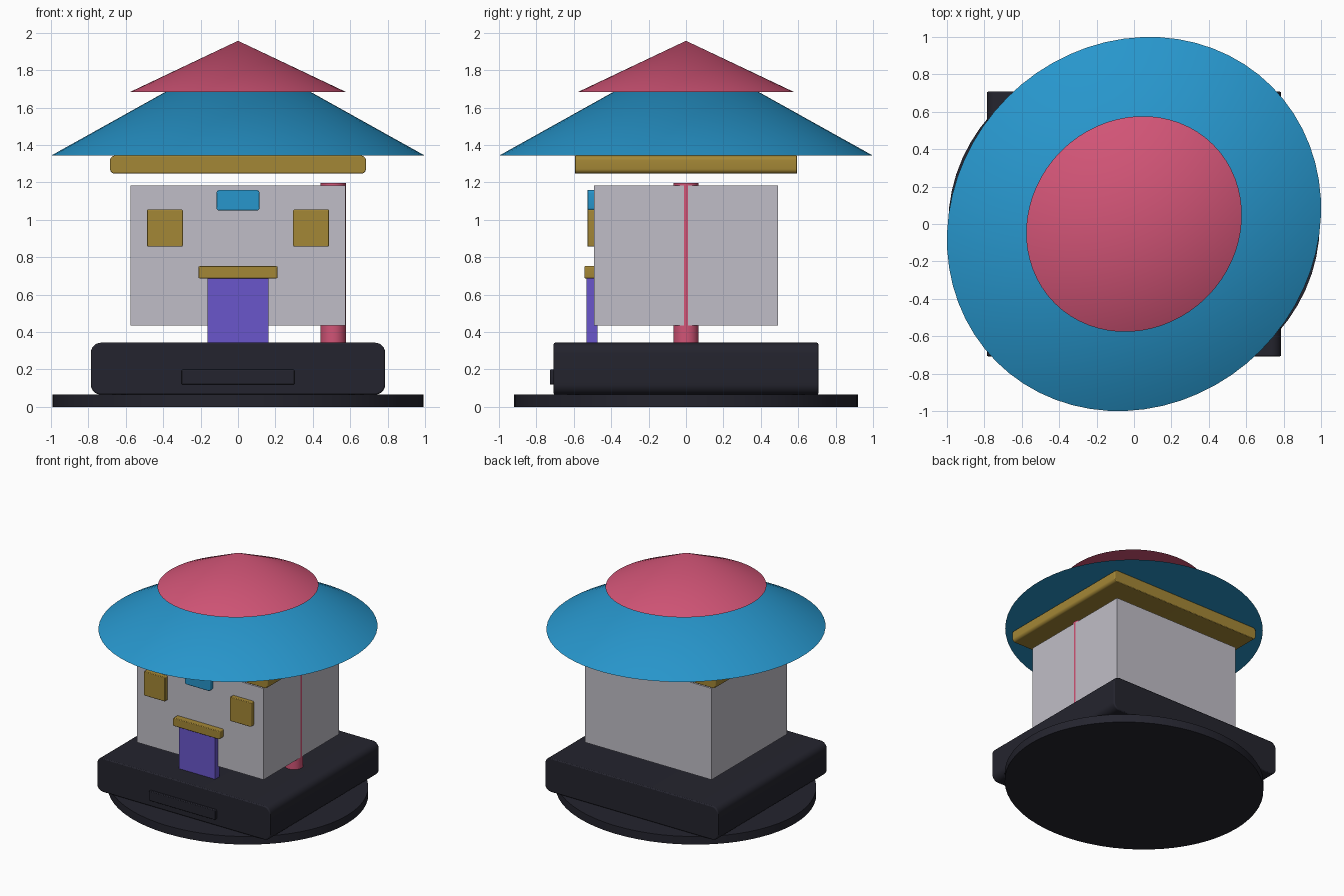
import bpy, bmesh, math

if "Cube" in bpy.data.objects:
    bpy.data.objects.remove(bpy.data.objects["Cube"])


def material(name, rgb):
    """Flat colour given as 0-255 display values."""
    def linear(c):
        c /= 255
        return c / 12.92 if c <= 0.04045 else ((c + 0.055) / 1.055) ** 2.4
    m = bpy.data.materials.new(name)
    m.diffuse_color = (*[linear(c) for c in rgb], 1)
    m.use_nodes = True
    m.node_tree.nodes["Principled BSDF"].inputs["Base Color"].default_value = m.diffuse_color
    return m


CHARCOAL = material("charcoal", (36, 36, 46))
STONE = material("pale_stone", (192, 190, 199))
BLUE = material("roof_blue", (39, 150, 204))
ROSE = material("rose_red", (209, 84, 118))
OCHRE = material("ochre", (164, 135, 54))
PURPLE = material("door_purple", (106, 86, 203))


def finish(name, bm, mat, bevel=0.0):
    bmesh.ops.recalc_face_normals(bm, faces=bm.faces)
    mesh = bpy.data.meshes.new(name)
    bm.to_mesh(mesh)
    bm.free()
    mesh.materials.append(mat)
    ob = bpy.data.objects.new(name, mesh)
    bpy.context.collection.objects.link(ob)
    if bevel:
        mod = ob.modifiers.new("soft_edges", 'BEVEL')
        mod.width, mod.segments = bevel, 2
        mod.limit_method, mod.angle_limit = 'ANGLE', math.radians(50)
    bpy.ops.object.select_all(action='DESELECT')
    ob.select_set(True)
    bpy.context.view_layer.objects.active = ob
    bpy.ops.object.shade_smooth_by_angle(angle=math.radians(35))
    return ob


def slab(name, mat, x, y, z, radius=0.0, bevel=0.0):
    """Rounded rectangle in x and z, extruded from y[0] to y[1]."""
    bm = bmesh.new()
    pts = []
    steps = 6 if radius else 0
    for i, (cx, cz) in enumerate([(x[1] - radius, z[1] - radius), (x[0] + radius, z[1] - radius),
                                  (x[0] + radius, z[0] + radius), (x[1] - radius, z[0] + radius)]):
        for s in range(steps + 1):
            a = math.pi / 2 * (i + (s / steps if steps else 0))
            pts.append((cx + radius * math.cos(a), cz + radius * math.sin(a)))
    face = bm.faces.new([bm.verts.new((px, y[0], pz)) for px, pz in pts])
    ext = bmesh.ops.extrude_face_region(bm, geom=[face], use_keep_orig=True)
    moved = [v for v in ext["geom"] if isinstance(v, bmesh.types.BMVert)]
    bmesh.ops.translate(bm, verts=moved, vec=(0, y[1] - y[0], 0))
    return finish(name, bm, mat, bevel)


def round_part(name, mat, r1, r2, z, centre=(0, 0), squash=1.0, turn=0.0, sides=64):
    """Cylinder or cone, squashed in depth and then turned about z."""
    bm = bmesh.new()
    bmesh.ops.create_cone(bm, cap_ends=True, segments=sides, radius1=r1, radius2=r2, depth=z[1] - z[0])
    c, s = math.cos(turn), math.sin(turn)
    for v in bm.verts:
        px, py = v.co.x, v.co.y * squash
        v.co = (centre[0] + px * c - py * s, centre[1] + px * s + py * c, v.co.z + (z[0] + z[1]) / 2)
    return finish(name, bm, mat)


# Ground disc and foundation
round_part("ground_disc", CHARCOAL, 0.993, 0.993, (0, 0.066), squash=0.925)
slab("foundation", CHARCOAL, (-0.787, 0.787), (-0.708, 0.708), (0.065, 0.343), 0.055, 0.008)
slab("front_step", CHARCOAL, (-0.303, 0.303), (-0.727, -0.69), (0.119, 0.199), 0.01, 0.004)

# House body with the corner post
slab("walls", STONE, (-0.576, 0.576), (-0.491, 0.491), (0.434, 1.184))
round_part("side_post", ROSE, 0.068, 0.068, (0.33, 1.198), centre=(0.509, 0), sides=32)

# Door and canopy
slab("door", PURPLE, (-0.164, 0.164), (-0.531, -0.474), (0.335, 0.69))
slab("door_canopy", OCHRE, (-0.212, 0.212), (-0.542, -0.47), (0.686, 0.753), 0.01, 0.004)

# Pair of windows and the plaque between them
for side, name in ((-1, "left_window"), (1, "right_window")):
    cx = side * 0.391
    slab(name, OCHRE, (cx - 0.096, cx + 0.096), (-0.527, -0.47), (0.856, 1.055), 0.008, 0.004)
slab("plaque", BLUE, (-0.115, 0.115), (-0.527, -0.47), (1.049, 1.159), 0.016, 0.004)

# Eaves and the two tiered roofs
slab("eaves", OCHRE, (-0.684, 0.684), (-0.594, 0.594), (1.247, 1.343), 0.025, 0.004)
round_part("lower_roof", BLUE, 1.041, 0, (1.343, 1.90), squash=0.92, turn=math.pi / 4)
round_part("upper_roof", ROSE, 0.6, 0, (1.684, 1.957), squash=0.92, turn=math.pi / 4)
